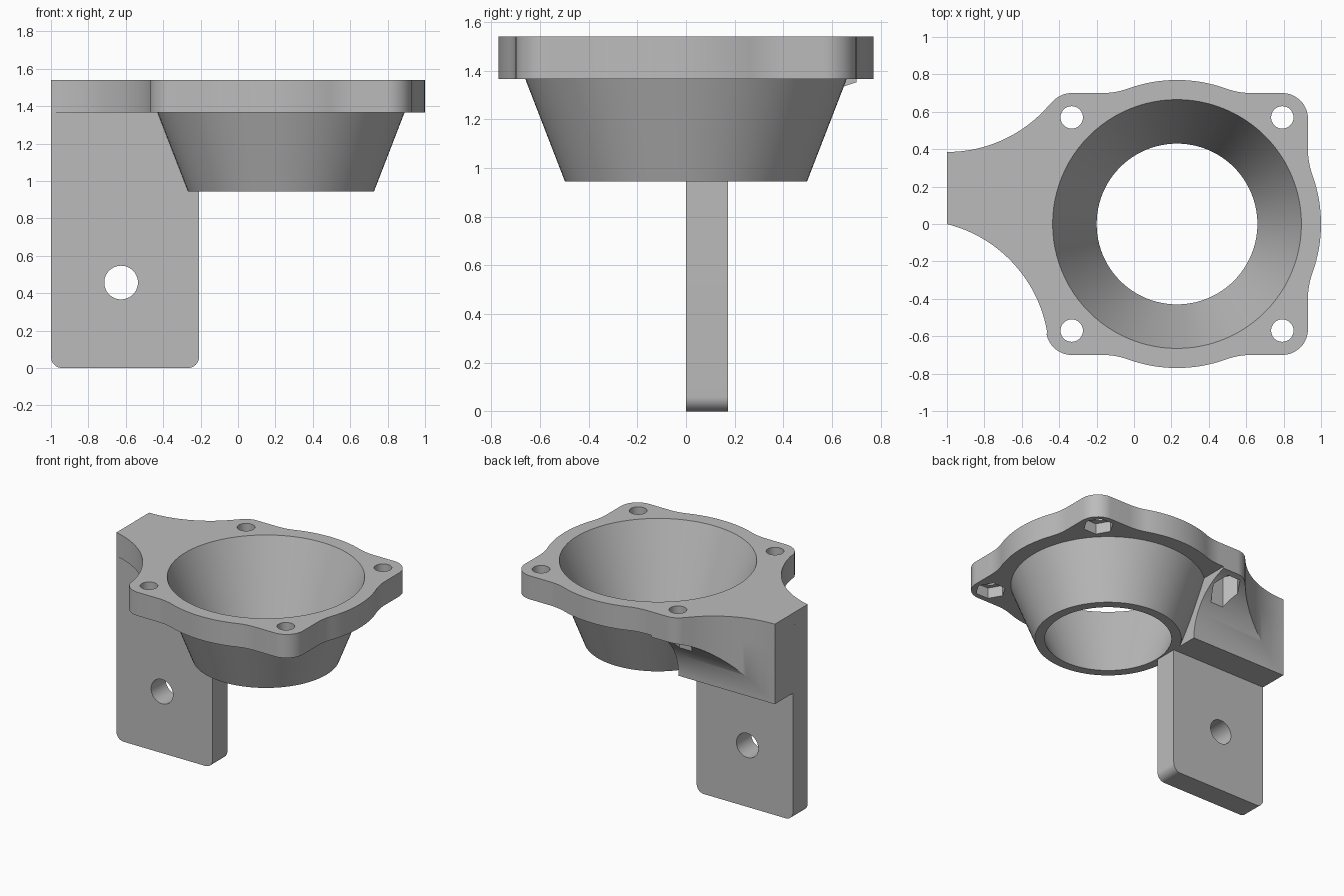
import bpy, bmesh, math
from mathutils import Matrix, Vector

cube = bpy.data.objects.get("Cube")
if cube:
    bpy.data.objects.remove(cube, do_unlink=True)

CX = 0.23                                    # funnel axis
TOP, UNDER, LOW = 1.54, 1.365, 0.945         # flange top, flange underside, funnel bottom
HOLE = 0.563                                 # bolt offset from the funnel axis
CORNER = 0.137

grey = bpy.data.materials.new("satin_grey")
grey.use_nodes = True
grey.diffuse_color = (0.5, 0.5, 0.5, 1)
grey.node_tree.nodes["Principled BSDF"].inputs["Base Color"].default_value = (0.5, 0.5, 0.5, 1)


def arc(cx, cy, r, a0, a1, n=12):
    """Points on an arc, angles in degrees."""
    angles = [math.radians(a0 + (a1 - a0) * i / n) for i in range(n + 1)]
    return [(cx + r * math.cos(a), cy + r * math.sin(a)) for a in angles]


def finish(name, bm):
    bmesh.ops.recalc_face_normals(bm, faces=bm.faces)
    mesh = bpy.data.meshes.new(name)
    bm.to_mesh(mesh)
    bm.free()
    mesh.materials.append(grey)
    ob = bpy.data.objects.new(name, mesh)
    bpy.context.collection.objects.link(ob)
    return ob


def prism(name, pts, lo, hi, axis="z"):
    """Extrude a closed 2D profile along one axis."""
    place = {"z": lambda a, b, t: (a, b, t),
             "y": lambda a, b, t: (a, t, b),
             "x": lambda a, b, t: (t, a, b)}[axis]
    bm = bmesh.new()
    face = bm.faces.new([bm.verts.new(place(a, b, lo)) for a, b in pts])
    ext = bmesh.ops.extrude_face_region(bm, geom=[face])["geom"]
    shift = Vector(place(0, 0, hi - lo))
    bmesh.ops.translate(bm, vec=shift, verts=[v for v in ext if isinstance(v, bmesh.types.BMVert)])
    return finish(name, bm)


def frustum(name, r_low, r_high, lo, hi):
    bm = bmesh.new()
    bmesh.ops.create_cone(bm, cap_ends=True, segments=96, radius1=r_low, radius2=r_high,
                          depth=hi - lo, matrix=Matrix.Translation((CX, 0, (lo + hi) / 2)))
    return finish(name, bm)


def combine(target, tool, operation):
    """Apply a boolean and discard the tool object."""
    mod = target.modifiers.new(operation.lower(), "BOOLEAN")
    mod.operation, mod.solver, mod.object = operation, "EXACT", tool
    bpy.context.view_layer.objects.active = target
    bpy.ops.object.modifier_apply(modifier=mod.name)
    bpy.data.objects.remove(tool, do_unlink=True)


# Flange outline: round lobes with concave blends, rounded corners, swept tail
def lobe(turn):
    pts = (arc(1.108, -0.4, 0.408, 180, 160.2) + arc(0, 0, 0.77, -19.8, 19.8, 16)[1:]
           + arc(1.108, 0.4, 0.408, 199.8, 180)[1:])
    c, s = math.cos(math.radians(turn)), math.sin(math.radians(turn))
    return [(CX + x * c - y * s, x * s + y * c) for x, y in pts]


def corner(sx, sy, a0, a1):
    return arc(CX + sx * HOLE, sy * HOLE, CORNER, a0, a1)


outline = (lobe(0) + corner(1, 1, 0, 90) + lobe(90) + corner(-1, 1, 90, 141.4)
           + arc(-1, 1.105, 0.72, -39, -90, 24)
           + arc(-1.174, -0.699, 0.72, 76, 8.7, 24)
           + corner(-1, -1, 188.7, 270) + lobe(270) + corner(1, -1, 270, 360))
clean = []
for p in outline:
    if not clean or math.dist(p, clean[-1]) > 0.004:
        clean.append(p)
if math.dist(clean[0], clean[-1]) < 0.004:
    clean.pop()

bracket = prism("funnel_bracket", clean, UNDER, TOP)

# Funnel shell
combine(bracket, frustum("funnel_shell", 0.4975, 0.693, LOW, 1.45), "UNION")

# Gusset behind the mounting plate, with a concave underside trimmed to the outline
profile = [(0.02, 1.45), (0.02, LOW)] + arc(0.805, LOW, 0.42, 180, 90, 24) + [(0.805, 1.45)]
gusset = prism("gusset", profile, -1.1, -0.208, "x")
combine(gusset, prism("gusset_trim", clean, 0.8, 1.6), "INTERSECT")
combine(bracket, gusset, "UNION")

# Mounting plate with rounded lower corners
plate_pts = (arc(-0.94, 0.06, 0.06, 180, 270) + arc(-0.268, 0.06, 0.06, 270, 360)
             + [(-0.208, 1.45), (-1, 1.45)])
combine(bracket, prism("mounting_plate", plate_pts, 0, 0.172, "y"), "UNION")

# Funnel bore and plate hole
combine(bracket, frustum("funnel_bore", 0.412, 0.689, 0.9, 1.6), "DIFFERENCE")
plate_hole = arc(-0.625, 0.457, 0.09, 0, 360, 48)[:-1]
combine(bracket, prism("plate_hole", plate_hole, -0.2, 0.6, "y"), "DIFFERENCE")

# Bolt holes with hexagonal nut pockets beneath
for sx in (-1, 1):
    for sy in (-1, 1):
        x, y = CX + sx * HOLE, sy * (HOLE + 0.007)
        bolt = arc(x, y, 0.06, 0, 360, 32)[:-1]
        nut = arc(x, y, 0.105, 0, 360, 6)[:-1]
        combine(bracket, prism("bolt_hole", bolt, 1.2, 1.6), "DIFFERENCE")
        combine(bracket, prism("nut_pocket", nut, 0.96, 1.445), "DIFFERENCE")

bpy.ops.object.select_all(action="DESELECT")
bracket.select_set(True)
bpy.context.view_layer.objects.active = bracket
bpy.ops.object.shade_smooth_by_angle(angle=math.radians(30))
